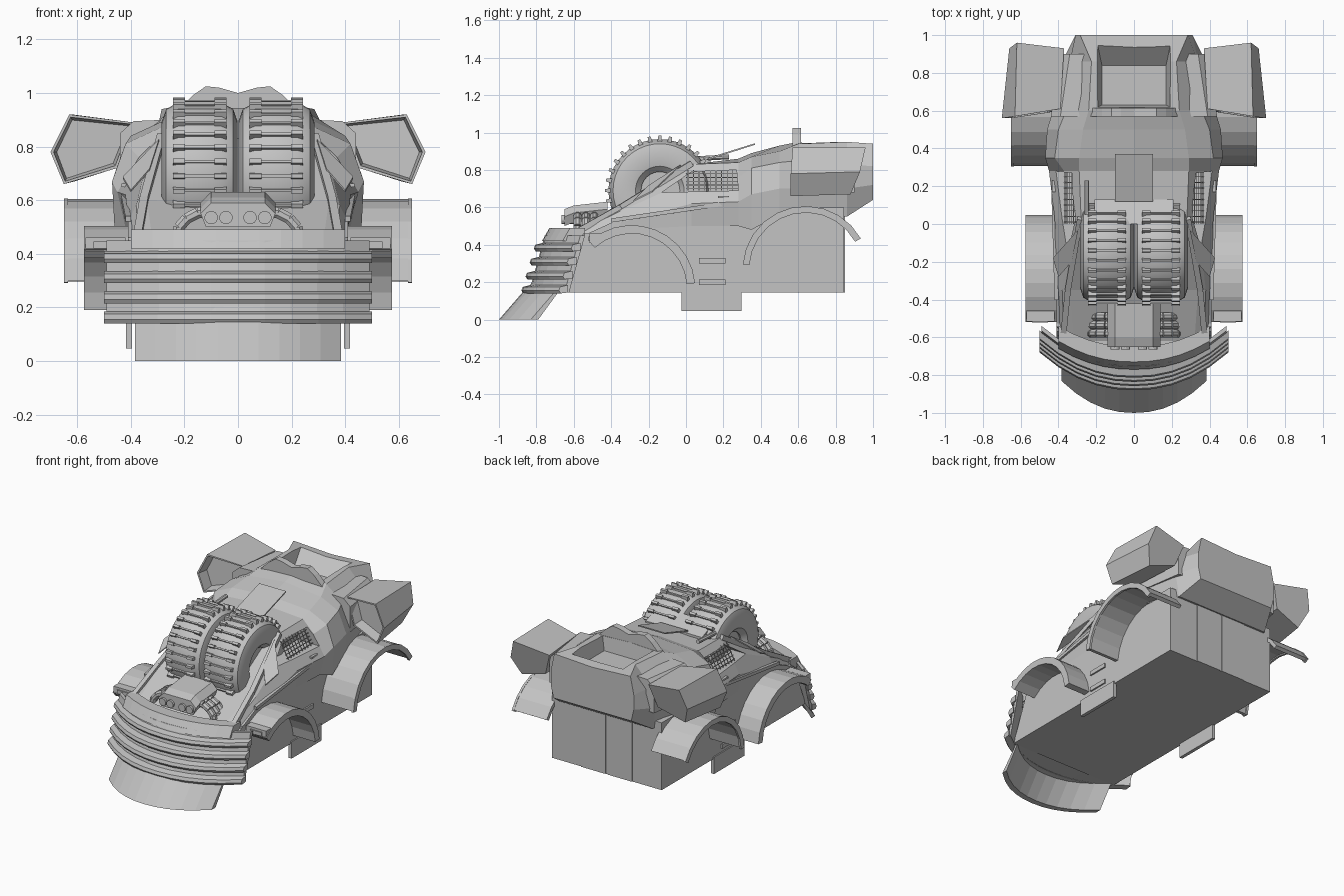
import bpy, bmesh, math
from mathutils import Vector

if "Cube" in bpy.data.objects:
    bpy.data.objects.remove(bpy.data.objects["Cube"])

grey = bpy.data.materials.new("primer_grey")
grey.use_nodes = True
grey.diffuse_color = (0.55, 0.55, 0.55, 1)
grey.node_tree.nodes["Principled BSDF"].inputs["Base Color"].default_value = (0.55, 0.55, 0.55, 1)


def finish(name, bm):
    bmesh.ops.recalc_face_normals(bm, faces=bm.faces)
    mesh = bpy.data.meshes.new(name)
    bm.to_mesh(mesh)
    bm.free()
    ob = bpy.data.objects.new(name, mesh)
    bpy.context.collection.objects.link(ob)
    mesh.materials.append(grey)
    return ob


def skin(rings, caps=True):
    """Join closed rings of points into a skin."""
    bm = bmesh.new()
    rows = [[bm.verts.new(p) for p in r] for r in rings]
    n = len(rows[0])
    ends = [bm.faces.new(rows[0]), bm.faces.new(rows[-1])] if caps else []
    for a, b in zip(rows, rows[1:]):
        for i in range(n):
            bm.faces.new((a[i], a[(i + 1) % n], b[(i + 1) % n], b[i]))
    return bm, ends


def loft(name, rings):
    return finish(name, skin(rings)[0])


def sym(y, half):
    """Half section in x and z, mirrored; the last point is on the centre line."""
    return [(x, y, z) for x, z in half] + [(-x, y, z) for x, z in half[-2::-1]]


def prism(name, x0, x1, outline):
    """Side outline in y and z, extruded across x."""
    return loft(name, [[(x, y, z) for y, z in outline] for x in (x0, x1)])


def box(name, x, y, z):
    return prism(name, x[0], x[1], [(y[0], z[0]), (y[1], z[0]), (y[1], z[1]), (y[0], z[1])])


def beam(name, a, b, w, sides=4):
    a, b = Vector(a), Vector(b)
    q = (b - a).to_track_quat('Z', 'Y')
    ring = [q @ Vector((w * math.cos(t), w * math.sin(t), 0))
            for t in [(i + 0.5) * math.tau / sides for i in range(sides)]]
    return loft(name, [[p + c for c in ring] for p in (a, b)])


def bowed(name, half, bow, outline):
    """Side outline swept across x along a curve that sweeps back at the ends."""
    rings = []
    for i in range(-5, 6):
        t = i / 5
        rings.append([(half * t, y + bow * abs(t) ** 2.2, z) for y, z in outline])
    return loft(name, rings)


def arch(name, s, x0, x1, y, z, r, a0, a1, thick):
    rings = []
    for i in range(11):
        a = math.radians(a0 + (a1 - a0) * i / 10)
        c, d = math.cos(a), math.sin(a)
        rings.append([(s * x, y + q * c, z + q * d) for x, q in
                      ((x0, r - thick), (x1, r - thick), (x1, r), (x0, r))])
    return loft(name, rings)


def cut(ob, cutter):
    mod = ob.modifiers.new("cut", 'BOOLEAN')
    mod.object = cutter
    mod.solver = 'EXACT'
    bpy.context.view_layer.update()
    bpy.context.view_layer.objects.active = ob
    bpy.ops.object.modifier_apply(modifier="cut")
    bpy.data.objects.remove(cutter)


# Lower hull and rounded nose
prism("hull", -0.41, 0.41, [(-0.69, 0.145), (0.845, 0.145), (0.845, 0.6), (0.3, 0.6),
                            (-0.35, 0.54), (-0.57, 0.44)])
bowed("nose", 0.41, 0.17, [(-0.85, 0.145), (-0.71, 0.46), (-0.5, 0.46), (-0.5, 0.16)])

# Cabin, shoulders and tail in one lofted body
body = loft("cabin_body", [
    sym(-0.62, [(0.4, 0.38), (0.39, 0.42), (0.37, 0.45), (0.32, 0.46), (0, 0.46)]),
    sym(-0.35, [(0.41, 0.48), (0.41, 0.52), (0.38, 0.58), (0.34, 0.6), (0, 0.58)]),
    sym(0.03, [(0.41, 0.5), (0.42, 0.62), (0.34, 0.75), (0.28, 0.83), (0, 0.83)]),
    sym(0.28, [(0.42, 0.5), (0.45, 0.63), (0.37, 0.76), (0.29, 0.84), (0, 0.86)]),
    sym(0.35, [(0.46, 0.48), (0.47, 0.67), (0.42, 0.81), (0.29, 0.87), (0, 0.89)]),
    sym(0.5, [(0.45, 0.56), (0.46, 0.7), (0.4, 0.84), (0.27, 0.9), (0, 0.93)]),
    sym(0.6, [(0.43, 0.58), (0.43, 0.7), (0.36, 0.85), (0.24, 0.94), (0, 0.95)]),
    sym(0.86, [(0.35, 0.55), (0.38, 0.7), (0.34, 0.83), (0.225, 0.95), (0, 0.945)]),
    sym(1.0, [(0.29, 0.64), (0.31, 0.72), (0.31, 0.82), (0.285, 0.94), (0, 0.925)])])

# Tail scoop and side window openings
cut(body, loft("scoop_cutter", [
    [(-w, a, z), (w, a, z), (w, b, z), (-w, b, z)]
    for w, a, b, z in ((0.17, 0.63, 0.84, 0.85), (0.205, 0.61, 1.01, 1.0))]))
window = [(-0.13, 0.68), (0.03, 0.79), (0.27, 0.8), (0.28, 0.69)]
for s in (1, -1):
    cut(body, prism("window_cutter", s * 0.25, s * 0.6, window))
ridge = [(0.28, 0.88), (0.17, 0.99), (0.12, 1.025), (0.07, 1.02), (0, 1.0)]
loft("scoop_ridge", [sym(0.57, ridge), sym(0.615, ridge)])

# Roof hatch and the bracket that holds the spare tyres
prism("roof_hatch", -0.1, 0.1, [(0.12, 0.855), (0.37, 0.935), (0.37, 0.943), (0.12, 0.865)])
prism("tyre_bracket", -0.21, 0.21, [(0, 0.9), (0.13, 0.85), (0.13, 0.83), (0, 0.83)])
beam("snorkel", (-0.25, 0.05, 0.86), (-0.25, 0.23, 0.87), 0.014, 8)

# Louvred bumper and plough
for k in range(4):
    y, z = -0.88 + 0.022 * k, 0.14 + 0.075 * k
    bowed("bumper_slat", 0.5, 0.2, [(y + 0.01, z), (y, z + 0.015), (y + 0.008, z + 0.035),
                                    (y + 0.05, z + 0.045), (y + 0.05, z + 0.005)])
bowed("bumper_back", 0.49, 0.19, [(-0.84, 0.145), (-0.755, 0.45), (-0.73, 0.45), (-0.815, 0.145)])
bowed("bumper_cap", 0.4, 0.11, [(-0.77, 0.42), (-0.73, 0.49), (-0.65, 0.49), (-0.65, 0.42)])
bowed("plough", 0.385, 0.17, [(-1.0, 0), (-0.87, 0.15), (-0.85, 0.15), (-0.96, 0)])

# Lamp block
block = [(0.12, 0.5), (0.14, 0.55), (0.1, 0.59), (0, 0.59)]
loft("lamp_block", [sym(-0.65, block), sym(-0.6, [(x, z + 0.02) for x, z in block]),
                    sym(-0.42, [(x, z + 0.04) for x, z in block])])
for x in (-0.1, -0.045, 0.045, 0.1):
    beam("lamp", (x, -0.665, 0.535), (x, -0.6, 0.535), 0.025, 12)


def tyre(x):
    """Ring profile of offset and radius, turned about the axle."""
    prof = [(-0.1, 0.1), (-0.13, 0.13), (-0.142, 0.2), (-0.125, 0.25), (-0.08, 0.275),
            (0.08, 0.275), (0.125, 0.25), (0.142, 0.2), (0.13, 0.13), (0.1, 0.1)]
    cy, cz, n = -0.14, 0.69, 40
    rings = []
    for i in range(n + 1):
        a = math.tau * i / n
        rings.append([(x + o, cy + r * math.cos(a), cz + r * math.sin(a)) for o, r in prof])
    bm, _ = skin(rings, False)
    bmesh.ops.remove_doubles(bm, verts=bm.verts, dist=0.0001)
    ob = finish("spare_tyre", bm)
    bpy.ops.object.select_all(action='DESELECT')
    ob.select_set(True)
    bpy.context.view_layer.objects.active = ob
    bpy.ops.object.shade_smooth_by_angle(angle=math.radians(35))
    beam("tyre_hub", (x - 0.09, cy, cz), (x + 0.09, cy, cz), 0.13, 20)
    for i in range(32):
        a = math.tau * i / 32
        out = Vector((0, math.cos(a), math.sin(a)))
        side = Vector((0, -out.z, out.y))
        base = Vector((x, cy, cz))
        for x0, x1, h, w in ((-0.1, -0.055, 0.293, 0.013), (0.055, 0.1, 0.293, 0.013),
                             (-0.06, 0.06, 0.284, 0.008)):
            loft("tread_lug", [[base + Vector((o, 0, 0)) + out * r + side * t for r, t in
                                ((0.255, -w), (h, -w * 0.6), (h, w * 0.6), (0.255, w))]
                               for o in (x0, x1)])


for s in (1, -1):
    tyre(s * 0.143)

    # Three curved exhaust stubs beside the lamp block
    for y in (-0.49, -0.535, -0.58):
        arc = [(s * (0.1 + 0.13 * math.sin(a)), y, 0.46 + 0.1 * math.cos(a))
               for a in [i * math.pi / 8 for i in range(5)]]
        for a, b in zip(arc, arc[1:]):
            beam("exhaust_stub", a, b, 0.022, 8)

    # Windscreen frame rails and deflectors
    beam("screen_rail", (s * 0.375, -0.6, 0.46), (s * 0.35, -0.35, 0.6), 0.022)
    beam("screen_rail", (s * 0.35, -0.35, 0.6), (s * 0.285, 0.03, 0.835), 0.022)
    beam("sill_rail", (s * 0.41, -0.4, 0.53), (s * 0.43, 0.28, 0.63), 0.015)
    loft("deflector", [[(s * x, y, z + lift) for x, y, z in
                        ((0.295, -0.03, 0.82), (0.43, -0.18, 0.68),
                         (0.4, -0.28, 0.63), (0.33, -0.2, 0.71))] for lift in (0, 0.008)])

    # Window mesh
    for i in range(9):
        y = 0.01 + 0.03 * i
        beam("mesh_bar", (s * 0.37, y, 0.69), (s * 0.31, y, 0.8), 0.003)
    for i in range(5):
        z = 0.7 + 0.02 * i
        x = s * (0.365 - 0.011 * i)
        beam("mesh_bar", (x, 0, z), (x, 0.28, z), 0.003)

    # Wheel arches with front lamps
    arch("front_arch", s, 0.39, 0.575, -0.29, 0.165, 0.34, 5, 132, 0.045)
    arch("rear_arch", s, 0.39, 0.64, 0.64, 0.27, 0.335, 30, 175, 0.025)
    arch("rear_arch_lip", s, 0.635, 0.65, 0.64, 0.27, 0.337, 29, 176, 0.035)
    box("arch_lamp_frame", (s * 0.42, s * 0.57), (-0.515, -0.46), (0.41, 0.46))
    box("arch_lamp", (s * 0.455, s * 0.54), (-0.522, -0.5), (0.42, 0.445))

    # Side skirt, steps and handle
    box("side_skirt", (s * 0.395, s * 0.418), (-0.025, 0.297), (0.047, 0.16))
    for z in (0.185, 0.3):
        box("side_step", (s * 0.4, s * 0.42), (0.07, 0.21), (z, z + 0.028))
    box("door_handle", (s * 0.39, s * 0.435), (0.17, 0.23), (0.65, 0.662))

    # Arm and open-fronted pod
    loft("pod_arm", [[(s * (x + dx), y, z) for x, z in
                      ((0.25, 0.7), (0.42, 0.68), (0.42, 0.85), (0.37, 0.895), (0.25, 0.9))]
                     for y, dx in ((0.57, 0.02), (0.9, -0.03))])
    front = [(0.39, 0.89, 0.61), (0.63, 0.92, 0.57), (0.7, 0.78, 0.56),
             (0.65, 0.66, 0.56), (0.45, 0.72, 0.59)]
    back = [(0.37, 0.88, 0.93), (0.62, 0.92, 0.96), (0.66, 0.79, 0.93),
            (0.61, 0.67, 0.88), (0.42, 0.73, 0.9)]
    bm, ends = skin([[(s * x, y, z) for x, z, y in r] for r in (front, back)])
    bmesh.ops.recalc_face_normals(bm, faces=bm.faces)
    for push in (0, 0.07):
        bmesh.ops.inset_region(bm, faces=[ends[0]], thickness=0.012)
        for v in ends[0].verts:
            v.co.y += push
    finish("side_pod", bm)

    # Tail panels either side of the centre seam
    box("tail_panel", (s * 0.008, s * 0.19), (0.83, 0.85), (0.145, 0.6))
